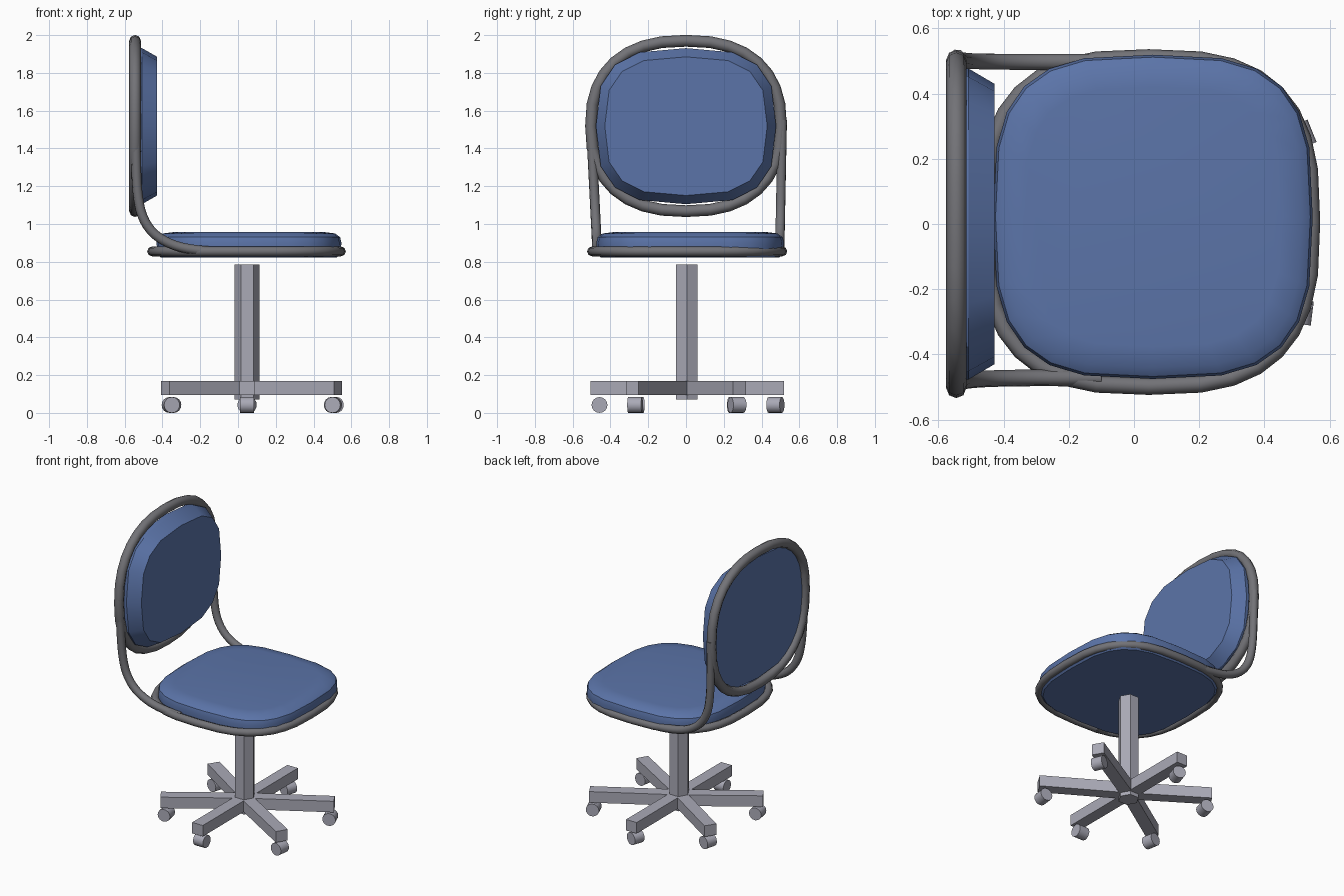
import bpy, bmesh, math
from mathutils import Vector, Matrix

if "Cube" in bpy.data.objects:
    bpy.data.objects.remove(bpy.data.objects["Cube"])


def material(name, rgb):
    m = bpy.data.materials.new(name)
    m.diffuse_color = (*rgb, 1)
    m.use_nodes = True
    m.node_tree.nodes["Principled BSDF"].inputs["Base Color"].default_value = m.diffuse_color
    return m


BLUE = material("blue fabric", (0.105, 0.175, 0.395))
TUBE = material("dark grey tube", (0.17, 0.17, 0.185))
METAL = material("grey metal", (0.40, 0.40, 0.47))


def finish(name, bm, mat, smooth=None):
    bmesh.ops.recalc_face_normals(bm, faces=bm.faces[:])
    me = bpy.data.meshes.new(name)
    bm.to_mesh(me)
    bm.free()
    me.materials.append(mat)
    ob = bpy.data.objects.new(name, me)
    bpy.context.collection.objects.link(ob)
    if smooth:
        bpy.ops.object.select_all(action='DESELECT')
        ob.select_set(True)
        bpy.context.view_layer.objects.active = ob
        bpy.ops.object.shade_smooth_by_angle(angle=math.radians(smooth))
    return ob


def rounded(n, a, b, power):
    """Points on a rounded-square outline with half sizes a and b."""
    pts = []
    for i in range(n):
        t = 2 * math.pi * i / n
        c, s = math.cos(t), math.sin(t)
        pts.append((math.copysign(abs(c) ** (2 / power), c) * a,
                    math.copysign(abs(s) ** (2 / power), s) * b))
    return pts


def loft(name, loops, mat, smooth):
    bm = bmesh.new()
    rings = [[bm.verts.new(p) for p in loop] for loop in loops]
    n = len(rings[0])
    for r0, r1 in zip(rings, rings[1:]):
        for i in range(n):
            j = (i + 1) % n
            bm.faces.new((r0[i], r0[j], r1[j], r1[i]))
    bm.faces.new(rings[0])
    bm.faces.new(rings[-1])
    return finish(name, bm, mat, smooth)


def tube(name, pts, radius, cyclic=False):
    cu = bpy.data.curves.new(name, 'CURVE')
    cu.dimensions = '3D'
    cu.bevel_depth = radius
    cu.bevel_resolution = 2
    cu.use_fill_caps = True
    sp = cu.splines.new('POLY')
    sp.points.add(len(pts) - 1)
    for p, co in zip(sp.points, pts):
        p.co = (*co, 1)
    sp.use_cyclic_u = cyclic
    ob = bpy.data.objects.new(name, cu)
    bpy.context.collection.objects.link(ob)
    cu.materials.append(TUBE)
    bpy.ops.object.select_all(action='DESELECT')
    ob.select_set(True)
    bpy.context.view_layer.objects.active = ob
    bpy.ops.object.convert(target='MESH')
    bpy.ops.object.shade_smooth_by_angle(angle=math.radians(50))


def smooth_path(pts, steps=4):
    """Catmull-Rom interpolation through a few points."""
    p = [Vector(q) for q in pts]
    p = [2 * p[0] - p[1]] + p + [2 * p[-1] - p[-2]]
    out = []
    for i in range(1, len(p) - 2):
        a, b, c, d = p[i - 1:i + 3]
        for k in range(steps):
            t = k / steps
            out.append(0.5 * (2 * b + (c - a) * t + (2 * a - 5 * b + 4 * c - d) * t * t
                              + (3 * b - a - 3 * c + d) * t ** 3))
    return out + [p[-2]]


# Seat cushion and its tube ring
loft("seat_cushion",
     [[(0.058 + x, 0.022 + y, z) for x, y in rounded(24, 0.49 * s, 0.497 * s, 3.2)]
      for z, s in ((0.822, 0.95), (0.84, 0.985), (0.90, 1.0), (0.93, 0.985),
                   (0.95, 0.93), (0.958, 0.80))], BLUE, 35)
tube("seat_ring", [(0.045 + x, 0.006 + y, 0.855) for x, y in rounded(32, 0.50, 0.504, 2.85)],
     0.026, True)

# Back cushion and its tube ring
loft("back_cushion",
     [[(x, y, 1.518 + z) for y, z in rounded(16, a, b, 2.9)]
      for x, a, b in ((-0.545, 0.474, 0.412), (-0.508, 0.477, 0.413), (-0.428, 0.43, 0.367))],
     BLUE, 25)
tube("back_ring", [(-0.545, y, 1.519 + z) for y, z in rounded(32, 0.503, 0.451, 2.4)],
     0.031, True)

# Bent tubes joining the back ring to the seat ring
for side, y_top, y_low in (("left", -0.505, -0.472), ("right", 0.51, 0.497)):
    profile = ((-0.542, 1.55), (-0.54, 1.35), (-0.532, 1.17), (-0.505, 1.04), (-0.44, 0.945),
               (-0.33, 0.885), (-0.2, 0.86), (-0.1, 0.855))
    pts = [(x, y_top + (y_low - y_top) * min(1, (1.55 - z) / 0.65), z) for x, z in profile]
    tube(side + "_back_support", smooth_path(pts), 0.026)

# Six-sided centre column, with corners pointing along x
HUB = Vector((0.048, 0.005, 0))
bm = bmesh.new()
bmesh.ops.create_cone(bm, cap_ends=True, segments=6, radius1=0.066, radius2=0.066, depth=0.715)
bm.verts.ensure_lookup_table()
corner = math.atan2(bm.verts[0].co.y, bm.verts[0].co.x)
bmesh.ops.rotate(bm, verts=bm.verts[:], cent=(0, 0, 0), matrix=Matrix.Rotation(-corner, 3, 'Z'))
bmesh.ops.translate(bm, verts=bm.verts[:], vec=HUB + Vector((0, 0, 0.4275)))
finish("column", bm, METAL)

# Six legs with a caster under each end:
# direction, length, caster distance, caster axle direction
for i, (ang, length, reach, axle) in enumerate((
        (30, 0.555, 0.53, 112), (90, 0.515, 0.468, 72), (147, 0.515, 0.475, 75),
        (213.5, 0.52, 0.485, 100), (270, 0.51, 0.463, 0), (329, 0.562, 0.533, 83))):
    turn = Matrix.Rotation(math.radians(ang), 4, 'Z')
    bm = bmesh.new()
    bmesh.ops.create_cube(bm, size=1, matrix=Matrix.Translation(HUB + Vector((0, 0, 0.1325)))
                          @ turn @ Matrix.Translation((length / 2, 0, 0))
                          @ Matrix.Diagonal((length, 0.08, 0.075, 1)))
    finish(f"leg_{i + 1}", bm, METAL)
    bm = bmesh.new()
    spot = HUB + turn @ Vector((reach, 0, 0.042))
    bmesh.ops.create_cone(bm, cap_ends=True, segments=16, radius1=0.042, radius2=0.042,
                          depth=0.074, matrix=Matrix.Translation(spot)
                          @ Matrix.Rotation(math.radians(axle), 4, 'Z')
                          @ Matrix.Rotation(math.pi / 2, 4, 'Y'))
    finish(f"caster_{i + 1}", bm, METAL, 30)
